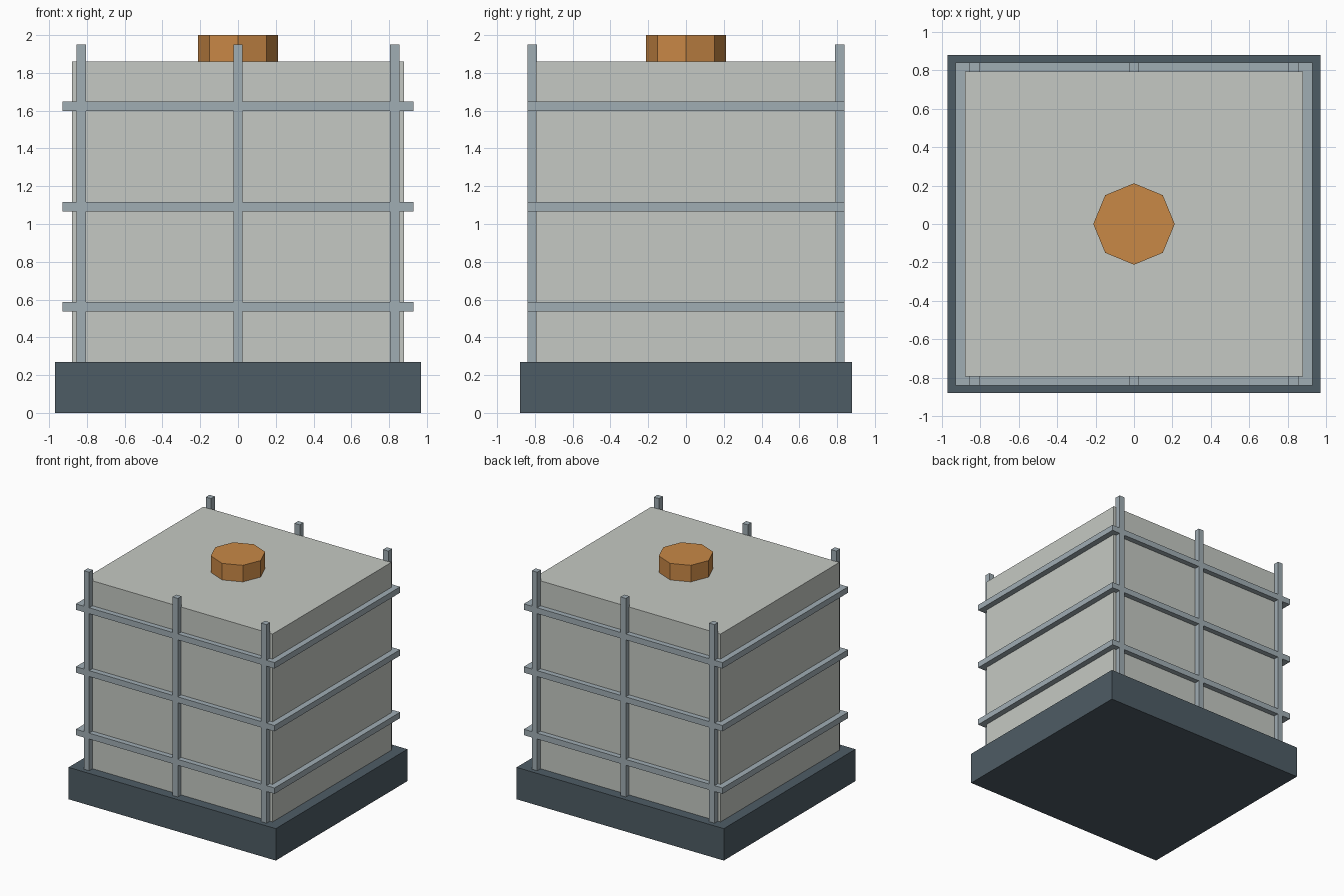
import bpy
import math

cube = bpy.data.objects.get("Cube")
if cube:
    bpy.data.objects.remove(cube, do_unlink=True)


def material(name, rgb):
    mat = bpy.data.materials.new(name)
    mat.use_nodes = True
    color = (*rgb, 1)
    mat.diffuse_color = color
    mat.node_tree.nodes["Principled BSDF"].inputs["Base Color"].default_value = color
    return mat


def finish(name, mat):
    obj = bpy.context.object
    obj.name = name
    obj.data.materials.append(mat)
    return obj


def box(name, mat, x, y, z):
    """Box from (min, max) ranges on each axis."""
    ranges = (x, y, z)
    bpy.ops.mesh.primitive_cube_add(size=1, location=[(a + b) / 2 for a, b in ranges])
    obj = finish(name, mat)
    obj.scale = [b - a for a, b in ranges]
    bpy.ops.object.transform_apply(location=False, rotation=False, scale=True)
    return obj


slate = material("dark slate", (0.076, 0.107, 0.130))
panel = material("pale grey", (0.558, 0.584, 0.546))
steel = material("blue grey steel", (0.352, 0.418, 0.456))
orange = material("orange", (0.578, 0.246, 0.061))

BASE_TOP, TANK_TOP = 0.27, 1.86
TANK_X, TANK_Y = 0.88, 0.795
RAIL_X, RAIL_Y = 0.93, 0.84
BAR = 0.05

# Plinth and tank body
box("base", slate, (-0.97, 0.97), (-0.88, 0.88), (0, BASE_TOP))
box("tank", panel, (-TANK_X, TANK_X), (-TANK_Y, TANK_Y), (BASE_TOP, TANK_TOP))

# Octagonal lid
bpy.ops.mesh.primitive_cylinder_add(vertices=8, radius=0.212, depth=2 - TANK_TOP,
                                    location=(0, 0, (2 + TANK_TOP) / 2))
finish("lid", orange)

# Upright posts on the front and back
for side, s in (("front", -1), ("back", 1)):
    for place, x in (("right", -0.83), ("middle", 0), ("left", 0.83)):
        box(f"{side}_{place}_post", steel, (x - BAR / 2, x + BAR / 2),
            sorted((s * (RAIL_Y - BAR), s * RAIL_Y)), (BASE_TOP, 1.95))

# Three rings of rails around the tank
for level, z in (("lower", 0.563), ("middle", 1.092), ("upper", 1.624)):
    height = (z - BAR / 2, z + BAR / 2)
    for side, s in (("front", -1), ("back", 1)):
        box(f"{level}_{side}_rail", steel, (-RAIL_X, RAIL_X),
            sorted((s * (RAIL_Y - BAR), s * RAIL_Y)), height)
    for side, s in (("right", -1), ("left", 1)):
        box(f"{level}_{side}_rail", steel, sorted((s * TANK_X, s * RAIL_X)),
            (-RAIL_Y, RAIL_Y), height)
